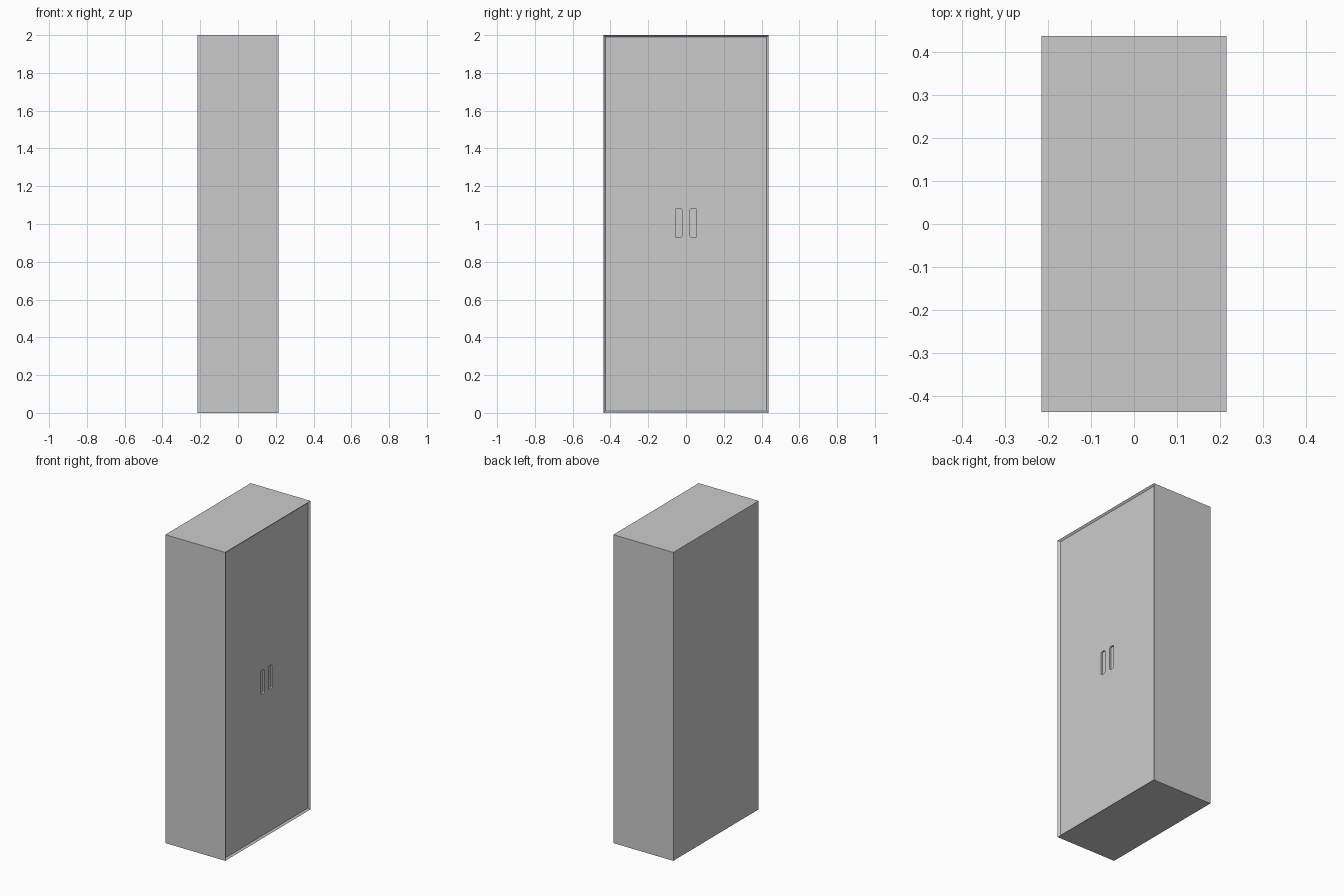
import bpy, bmesh
from mathutils import Vector

if "Cube" in bpy.data.objects:
    bpy.data.objects.remove(bpy.data.objects["Cube"])

DEPTH, WIDTH, HEIGHT = 0.43, 0.874, 2.0
RECESS = 0.011
FRONT = DEPTH / 2


def make_object(name, bm):
    bmesh.ops.recalc_face_normals(bm, faces=bm.faces)
    mesh = bpy.data.meshes.new(name)
    bm.to_mesh(mesh)
    bm.free()
    obj = bpy.data.objects.new(name, mesh)
    bpy.context.collection.objects.link(obj)
    return obj


def box(size, center):
    bm = bmesh.new()
    bmesh.ops.create_cube(bm, size=1)
    bmesh.ops.scale(bm, vec=size, verts=bm.verts)
    bmesh.ops.translate(bm, vec=center, verts=bm.verts)
    return bm


# Cabinet body with a bevelled frame around the set-back doors (facing +x)
bm = box((DEPTH, WIDTH, HEIGHT), (0, 0, HEIGHT / 2))
door = max(bm.faces, key=lambda f: f.calc_center_median().x)
bmesh.ops.inset_region(bm, faces=[door], thickness=0.015)
for v in door.verts:
    v.co.x -= RECESS
body = make_object("cabinet_body", bm)

# Two rounded finger pulls sunk into the doors
for side, name in ((-1, "left"), (1, "right")):
    bm = box((0.03, 0.034, 0.154), (FRONT - RECESS + 0.005, side * 0.039, 1.005))
    long_edges = [e for e in bm.edges
                  if abs((e.verts[0].co - e.verts[1].co).normalized().dot(Vector((1, 0, 0)))) > 0.9]
    bmesh.ops.bevel(bm, geom=long_edges, offset=0.008, segments=3,
                    profile=0.5, affect='EDGES')
    cutter = make_object(name + "_pull_cutter", bm)
    cutter.hide_render = True
    cutter.display_type = 'WIRE'
    mod = body.modifiers.new(name + "_pull", 'BOOLEAN')
    mod.operation = 'DIFFERENCE'
    mod.solver = 'EXACT'
    mod.object = cutter
